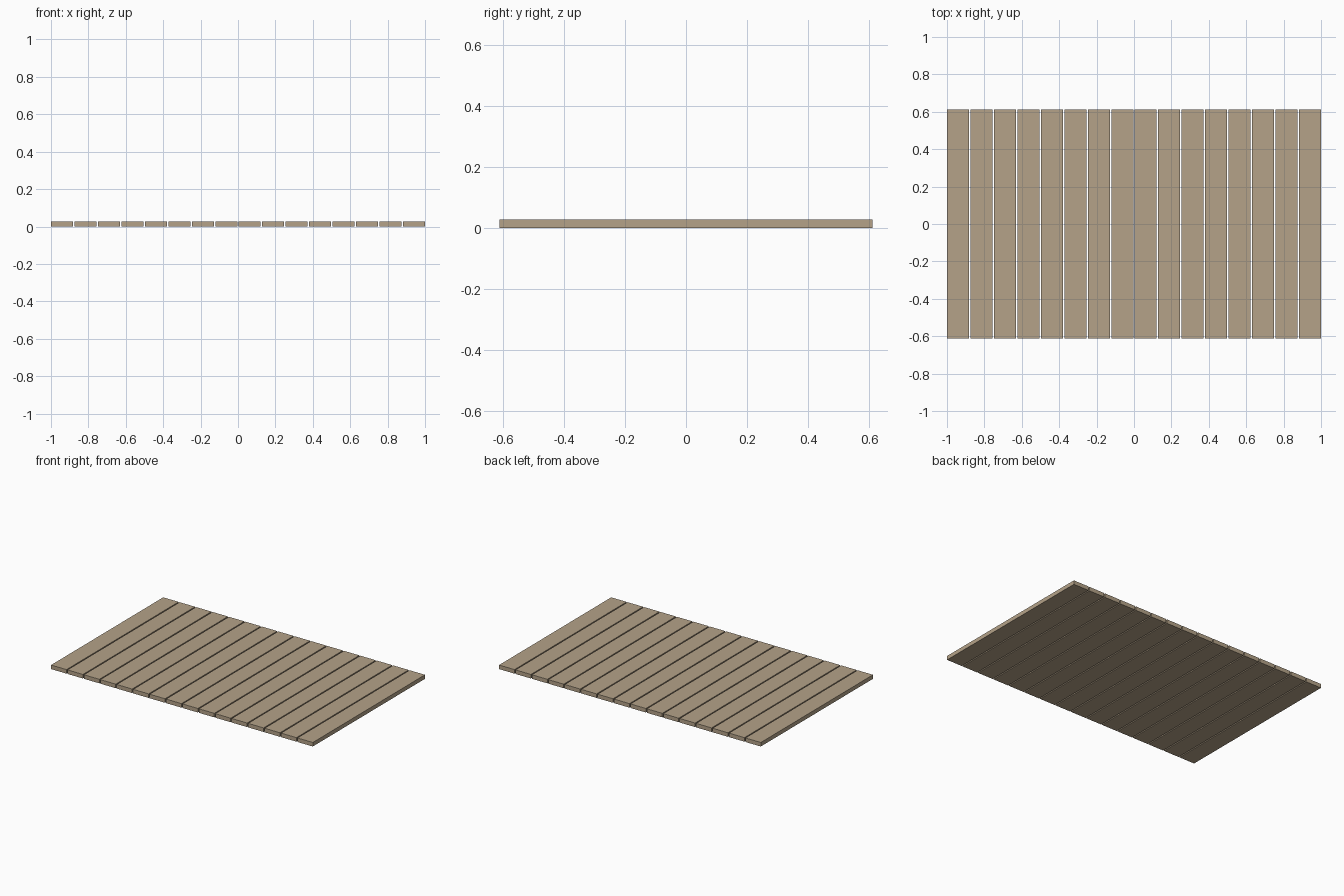
import bpy

if "Cube" in bpy.data.objects:
    bpy.data.objects.remove(bpy.data.objects["Cube"])

# Weathered wood colour
wood = bpy.data.materials.new("tan wood")
wood.diffuse_color = (0.46, 0.365, 0.25, 1)
wood.use_nodes = True
wood.node_tree.nodes["Principled BSDF"].inputs["Base Color"].default_value = wood.diffuse_color

COUNT, GAP = 16, 0.008
DEPTH, HEIGHT = 1.224, 0.028
WIDTH = (2 - GAP * (COUNT - 1)) / COUNT

# Row of identical planks running front to back
for i in range(COUNT):
    x = -1 + WIDTH / 2 + i * (WIDTH + GAP)
    bpy.ops.mesh.primitive_cube_add(size=1, location=(x, 0, HEIGHT / 2))
    plank = bpy.context.object
    plank.name = f"plank_{i + 1}"
    plank.scale = (WIDTH, DEPTH, HEIGHT)
    plank.data.materials.append(wood)
